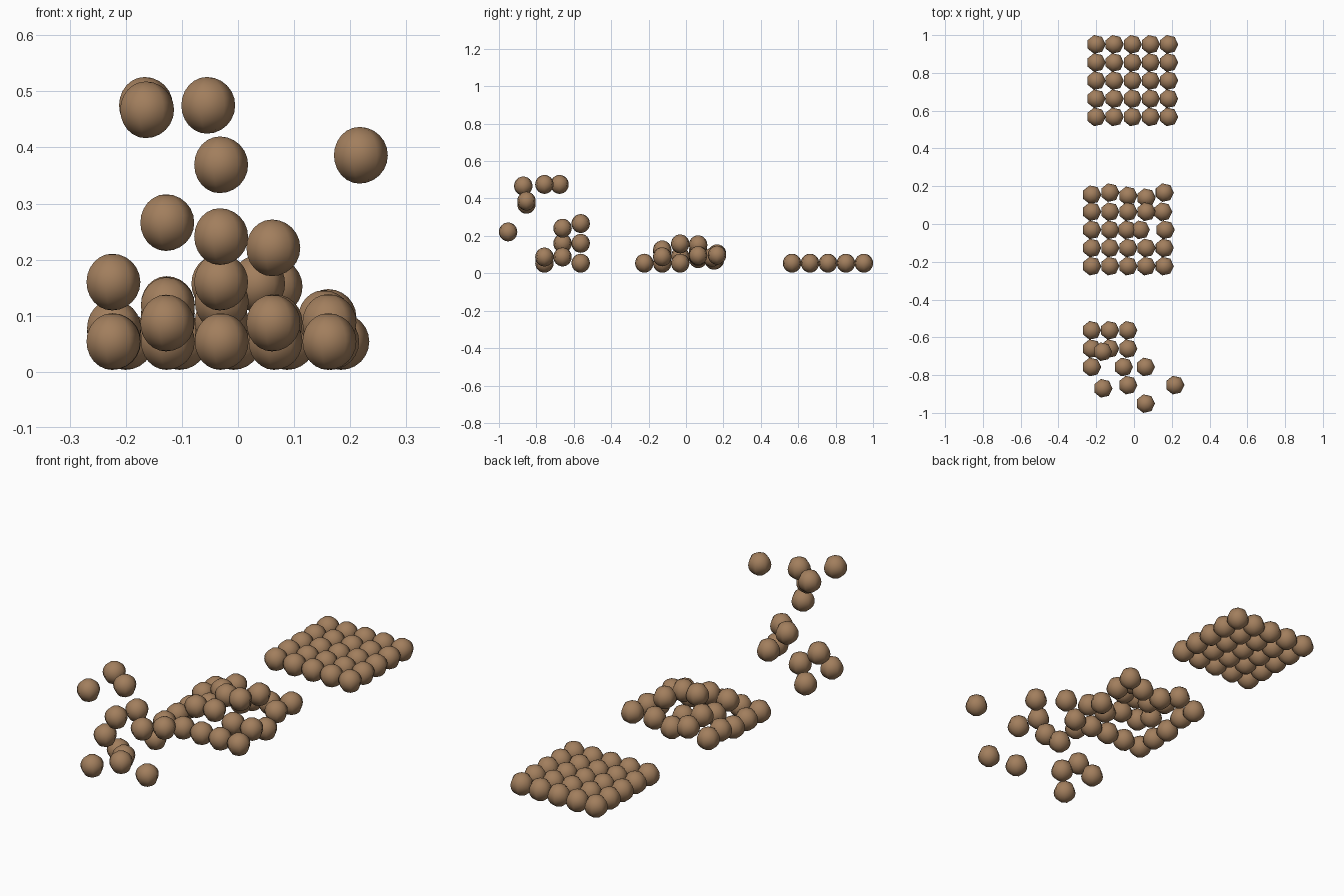
import bpy, bmesh, math
from mathutils import Matrix

if "Cube" in bpy.data.objects:
    bpy.data.objects.remove(bpy.data.objects["Cube"], do_unlink=True)

RADIUS = 0.0505
PITCH = 0.096

# Brown surface
brown = bpy.data.materials.new("brown")
brown.use_nodes = True
colour = (0.36, 0.21, 0.11, 1)
brown.diffuse_color = colour
brown.node_tree.nodes["Principled BSDF"].inputs["Base Color"].default_value = colour

# One seven-sided ball mesh, shared by every ball
ball_mesh = bpy.data.meshes.new("ball")
bm = bmesh.new()
bmesh.ops.create_uvsphere(bm, u_segments=7, v_segments=12, radius=RADIUS)
# Point one corner along +x
ring = max(bm.verts, key=lambda v: math.hypot(v.co.x, v.co.y))
turn = -math.atan2(ring.co.y, ring.co.x)
bmesh.ops.rotate(bm, verts=bm.verts, matrix=Matrix.Rotation(turn, 3, "Z"))
for face in bm.faces:
    face.smooth = True
bm.to_mesh(ball_mesh)
bm.free()
ball_mesh.materials.append(brown)


def ball(name, x, y, z):
    obj = bpy.data.objects.new(name, ball_mesh)
    obj.location = (x - 0.0025, y, z)
    bpy.context.collection.objects.link(obj)


# Flat sheet of balls at the back
for row in range(5):
    for col in range(5):
        ball("flat_ball", -0.198 + col * PITCH, 0.951 - row * PITCH, 0.054)

# Domed sheet in the middle: heights per row, front to back
heights = [
    (0.054, 0.054, 0.054, 0.054, 0.054),
    (0.054, 0.118, 0.125, 0.088, 0.088),
    (0.054, 0.09, 0.157, 0.157, 0.054),
    (0.078, 0.12, 0.09, 0.152, 0.095),
    (0.072, 0.104, 0.07, 0.085, 0.097),
]
# Balls pushed sideways out of the grid
shift = {(2, 2): (-0.006, 0), (2, 3): (-0.031, 0), (2, 4): (0.005, 0),
         (3, 4): (-0.008, 0), (4, 0): (0, -0.006), (4, 1): (0, 0.005),
         (4, 2): (0, -0.012), (4, 3): (0, -0.022), (4, 4): (0, 0.005)}
for row, line in enumerate(heights):
    for col, z in enumerate(line):
        dx, dy = shift.get((row, col), (0, 0))
        ball("dome_ball", -0.221 + col * PITCH + dx, -0.223 + row * PITCH + dy, z)

# Scattered balls at the front
scattered = [
    (-0.222, -0.563, 0.054), (-0.126, -0.563, 0.266), (-0.03, -0.563, 0.16),
    (-0.222, -0.66, 0.16), (-0.126, -0.66, 0.087), (-0.03, -0.66, 0.241),
    (-0.164, -0.676, 0.475), (-0.222, -0.757, 0.054), (-0.053, -0.757, 0.475),
    (0.063, -0.757, 0.087), (-0.162, -0.87, 0.467), (-0.03, -0.853, 0.369),
    (0.219, -0.853, 0.386), (0.063, -0.951, 0.221),
]
for place in scattered:
    ball("scattered_ball", *place)
